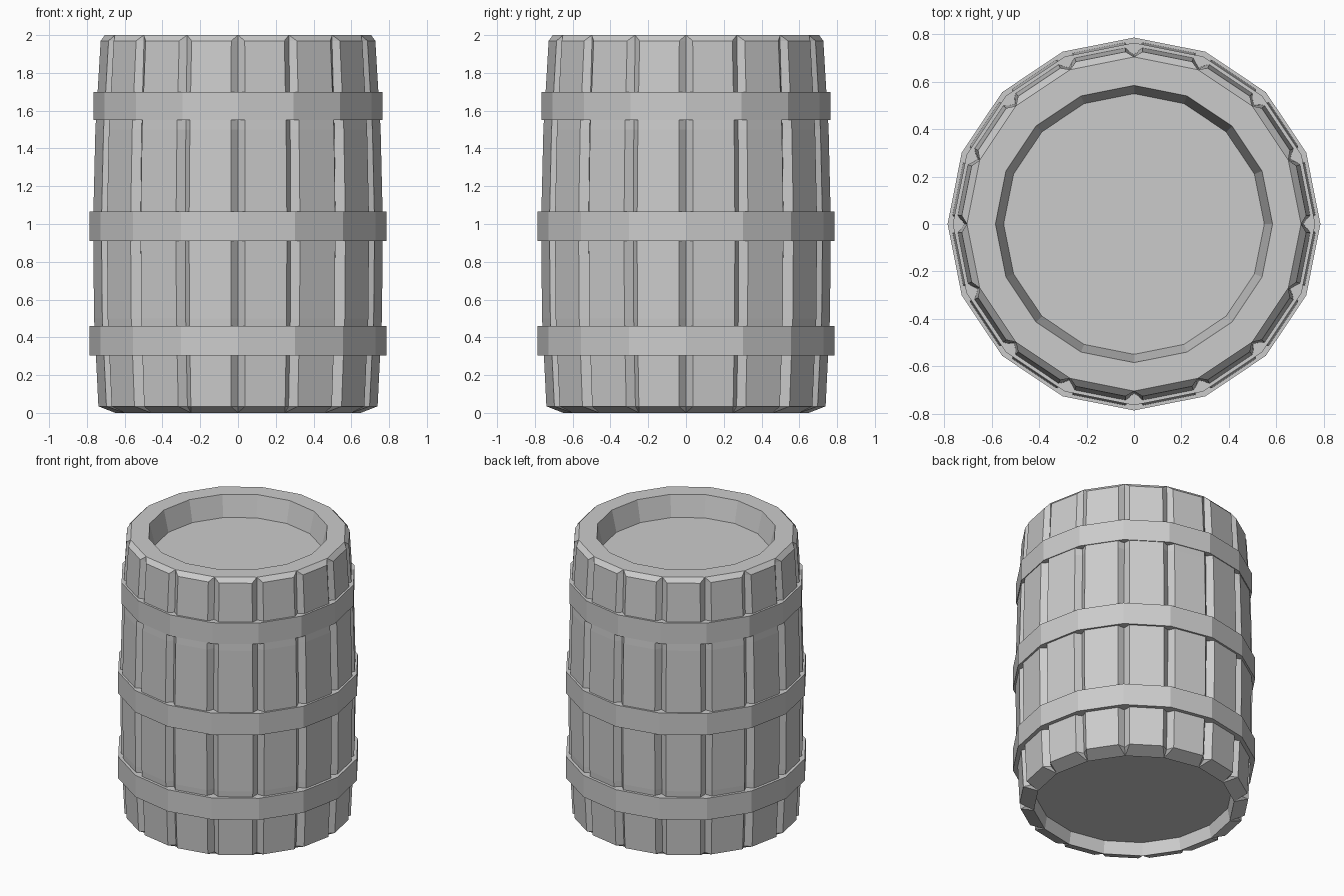
import bpy, bmesh
from math import cos, sin, pi

if "Cube" in bpy.data.objects:
    bpy.data.objects.remove(bpy.data.objects["Cube"])

STAVES = 16


def finish(bm, name):
    bmesh.ops.remove_doubles(bm, verts=bm.verts, dist=1e-4)
    bmesh.ops.recalc_face_normals(bm, faces=bm.faces)
    mesh = bpy.data.meshes.new(name)
    bm.to_mesh(mesh)
    bm.free()
    bpy.context.collection.objects.link(bpy.data.objects.new(name, mesh))


def ring(bm, z, edge_r, groove_r, half):
    """Three points per groove: stave edge, groove bottom, stave edge."""
    verts = []
    for i in range(STAVES):
        a = 2 * pi * i / STAVES
        for da, r in ((-half, edge_r), (0, groove_r), (half, edge_r)):
            verts.append(bm.verts.new((r * cos(a + da), r * sin(a + da), z)))
    return verts


def bridge(bm, a, b):
    n = len(a)
    for i in range(n):
        j = (i + 1) % n
        bm.faces.new((a[i], a[j], b[j], b[i]))


# Barrel body: z, stave edge radius, groove radius, groove half angle
G = 0.049
profile = [
    (0.09, 0.635, 0.635, 0),   # recessed base
    (0.00, 0.650, 0.650, 0),   # bottom rim
    (0.035, 0.740, 0.700, G),
    (0.50, 0.763, 0.724, G),
    (1.00, 0.768, 0.730, G),
    (1.50, 0.756, 0.722, G),
    (1.97, 0.728, 0.704, G),
    (2.00, 0.705, 0.705, 0),
    (2.00, 0.585, 0.585, 0),   # inner lip
    (1.85, 0.550, 0.550, 0),   # recessed lid
]
bm = bmesh.new()
rings = [ring(bm, *p) for p in profile]
for lower, upper in zip(rings, rings[1:]):
    bridge(bm, lower, upper)
bm.faces.new(rings[0][::-1])
bm.faces.new(rings[-1])
bmesh.ops.dissolve_degenerate(bm, dist=1e-4, edges=bm.edges)
finish(bm, "barrel_body")


# Hoops: closed 16-sided rings, deep enough to fill the grooves
def hoop(name, z0, z1, r, thickness=0.065):
    bm = bmesh.new()
    loops = []
    for rad, z in ((r, z0), (r, z1), (r - thickness, z1), (r - thickness, z0)):
        loops.append([bm.verts.new((rad * cos(2 * pi * i / STAVES),
                                    rad * sin(2 * pi * i / STAVES), z))
                      for i in range(STAVES)])
    for k in range(4):
        bridge(bm, loops[k], loops[(k + 1) % 4])
    finish(bm, name)


hoop("lower_hoop", 0.305, 0.46, 0.787)
hoop("middle_hoop", 0.91, 1.065, 0.787)
hoop("upper_hoop", 1.55, 1.70, 0.765)
